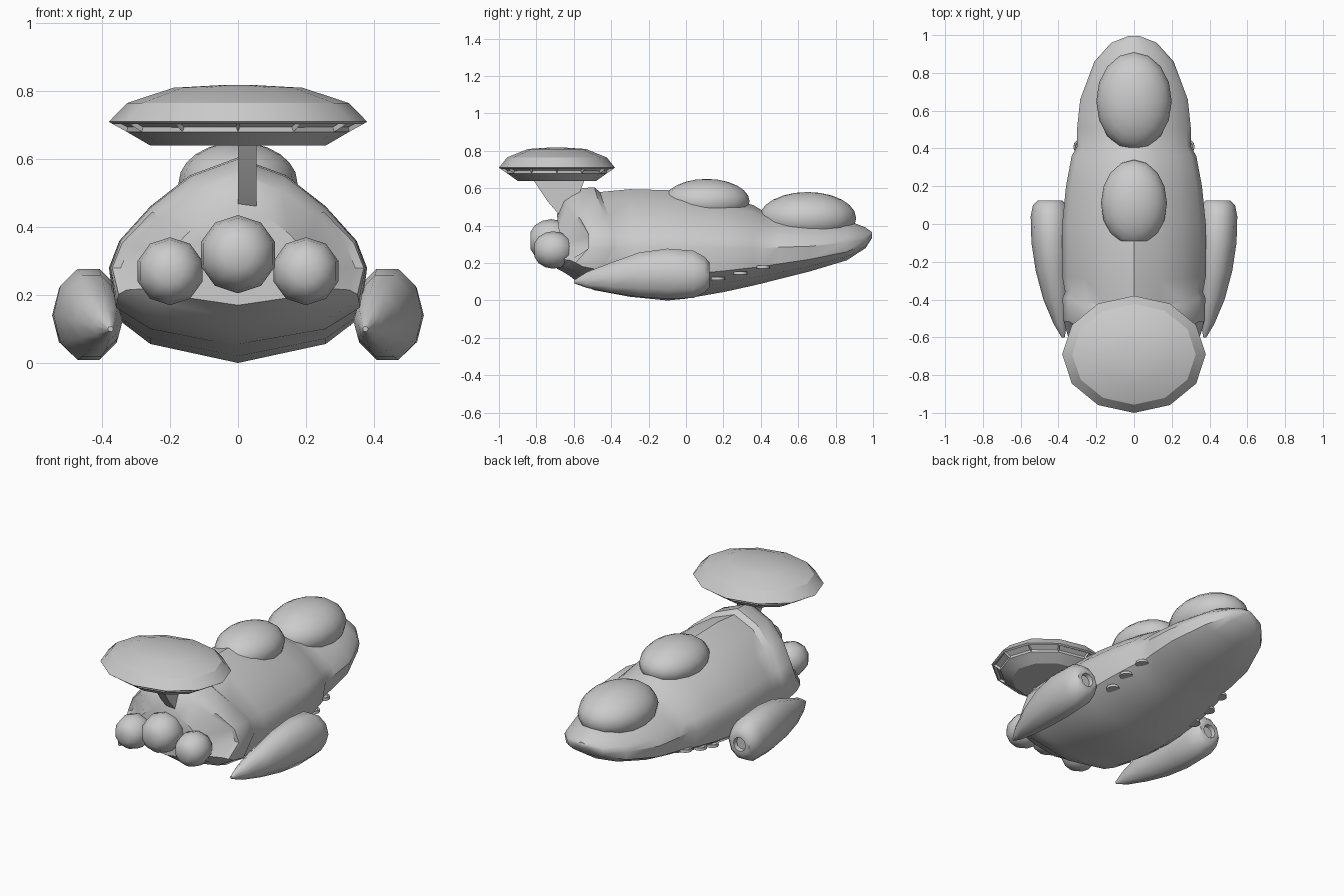
import bpy, bmesh, math
from mathutils import Vector
from mathutils.bvhtree import BVHTree

cube = bpy.data.objects.get("Cube")
if cube:
    bpy.data.objects.remove(cube)

grey = bpy.data.materials.new("light_grey")
grey.use_nodes = True
COLOUR = (0.6, 0.6, 0.6, 1)
grey.diffuse_color = COLOUR
grey.node_tree.nodes["Principled BSDF"].inputs["Base Color"].default_value = COLOUR


def finish(bm, name, angle=35):
    """Turn a bmesh into a shaded, coloured object."""
    bmesh.ops.recalc_face_normals(bm, faces=bm.faces)
    mesh = bpy.data.meshes.new(name)
    bm.to_mesh(mesh)
    bm.free()
    obj = bpy.data.objects.new(name, mesh)
    bpy.context.collection.objects.link(obj)
    mesh.materials.append(grey)
    bpy.ops.object.select_all(action='DESELECT')
    bpy.context.view_layer.objects.active = obj
    obj.select_set(True)
    bpy.ops.object.shade_smooth_by_angle(angle=math.radians(angle))
    return obj


def loft(rings):
    """Skin closed rings of equal length and cap both ends."""
    bm = bmesh.new()
    loops = [[bm.verts.new(p) for p in ring] for ring in rings]
    n = len(loops[0])
    for a, b in zip(loops, loops[1:]):
        for i in range(n):
            j = (i + 1) % n
            bm.faces.new((a[i], a[j], b[j], b[i]))
    bm.faces.new(loops[0])
    bm.faces.new(loops[-1])
    return bm


def ellipsoid(name, centre, radii, segments=16, rings=12, flat=None):
    """Sphere with its poles along y when flat is given; flat clips the poles."""
    bm = bmesh.new()
    bmesh.ops.create_uvsphere(bm, u_segments=segments, v_segments=rings, radius=1)
    for v in bm.verts:
        x, y, z = v.co
        if flat:
            y, z = max(-flat, min(flat, z)), y
        v.co = Vector(centre) + Vector((x * radii[0], y * radii[1], z * radii[2]))
    return finish(bm, name, 50)


# Hull: half section as width share, height share, and share of the stern sweep
SECTION = [(0, 1, 0), (.37, .84, .15), (.68, .56, .5), (.92, .25, 1), (1, 0, 1),
           (.95, -.52, .3), (.68, -.8, .1), (0, -1, 0)]
# y, half width, top, waist, keel, sweep of the sides
HULL = [(.995, .03, .365, .35, .335, 0), (.96, .12, .39, .33, .28, 0),
        (.86, .21, .43, .31, .215, 0), (.66, .285, .45, .29, .155, 0),
        (.5, .302, .46, .285, .115, 0), (.41, .302, .48, .28, .092, 0),
        (.36, .33, .51, .28, .08, 0), (.2, .36, .55, .28, .045, 0),
        (0, .38, .58, .28, .01, 0), (-.1, .38, .59, .28, 0, 0),
        (-.3, .38, .595, .28, .02, .02), (-.46, .365, .58, .28, .05, .1),
        (-.49, .378, .605, .28, .055, .1), (-.57, .375, .6, .28, .09, .06),
        (-.62, .37, .575, .28, .13, .1), (-.66, .345, .55, .28, .155, .14),
        (-.69, .22, .46, .28, .17, .02)]


def hull_ring(y, width, top, waist, keel, sweep):
    half = []
    for u, v, s in SECTION:
        height = top - waist if v > 0 else waist - keel
        half.append((u * width, y + s * sweep, waist + v * height))
    return half + [(-x, yy, z) for x, yy, z in half[-2:0:-1]]


bm = loft([hull_ring(*row) for row in HULL])
hull_tree = BVHTree.FromBMesh(bm)
finish(bm, "hull")

# Deck domes
ellipsoid("front_dome", (0, .65, .44), (.2, .26, .14))
ellipsoid("rear_dome", (0, .11, .53), (.175, .23, .12))

# Stern engines
ellipsoid("centre_engine", (0, -.72, .32), (.115, .125, .115), 10, 8, .9)
for side, label in ((1, "left"), (-1, "right")):
    ellipsoid(label + "_engine", (side * .2, -.71, .27), (.1, .11, .1), 10, 8, .9)

# Side pods: y, centre x, half width, centre z, half height
POD = [(-.6, .375, .008, .1, .008), (-.53, .39, .035, .11, .045),
       (-.4, .41, .07, .122, .085), (-.25, .43, .09, .138, .125),
       (-.1, .44, .103, .143, .141), (.04, .443, .104, .14, .133),
       (.1, .445, .09, .138, .1), (.125, .445, .065, .138, .07),
       (.125, .445, .04, .138, .042), (.1, .445, .036, .138, .038)]
for side, label in ((1, "left"), (-1, "right")):
    rings = []
    for y, cx, rx, cz, rz in POD:
        angles = [math.tau * i / 10 for i in range(10)]
        rings.append([(side * (cx + rx * math.cos(a)), y, cz + rz * math.sin(a))
                      for a in angles])
    finish(loft(rings), label + "_pod", 45)

# Saucer: radius share and height, spun into a twelve-sided ellipse
SAUCER = [(.68, .64), (.86, .68), (.97, .703), (1, .71), (.86, .765), (.5, .81), (.12, .818)]
rings = []
for r, z in SAUCER:
    angles = [math.tau * i / 12 for i in range(12)]
    rings.append([(.38 * r * math.sin(a), -.69 + .31 * r * math.cos(a), z) for a in angles])
bm = loft(rings)
# recessed windows below the rim
bm.faces.ensure_lookup_table()
windows = [f for f in bm.faces if .685 < f.calc_center_median().z < .7]
bmesh.ops.recalc_face_normals(bm, faces=bm.faces)
bmesh.ops.inset_individual(bm, faces=windows, thickness=.009, depth=-.012)
finish(bm, "saucer", 28)

# Strut between the stern and the saucer
STRUT = [(-.82, .65), (-.74, .53), (-.68, .46), (-.58, .55), (-.54, .65)]
finish(loft([[(x, y, z) for y, z in STRUT] for x in (0, .055)]), "saucer_strut")

# Portholes: round rims set on the lower flanks
for side, label in ((1, "left"), (-1, "right")):
    for i in range(3):
        origin = Vector((side, .17 + .12 * i, .12 + .03 * i))
        hit, normal, _, _ = hull_tree.ray_cast(origin, Vector((-side, 0, 0)))
        if hit is None:
            continue
        if normal.x * side < 0:
            normal = -normal
        turn = normal.to_track_quat('Z', 'Y')
        rings = []
        for r, h in ((.038, -.01), (.036, .006), (.028, .006), (.024, .001)):
            rings.append([hit + turn @ Vector((r * math.cos(a), r * math.sin(a), h))
                          for a in [math.tau * k / 12 for k in range(12)]])
        finish(loft(rings), f"{label}_porthole_{i + 1}")
